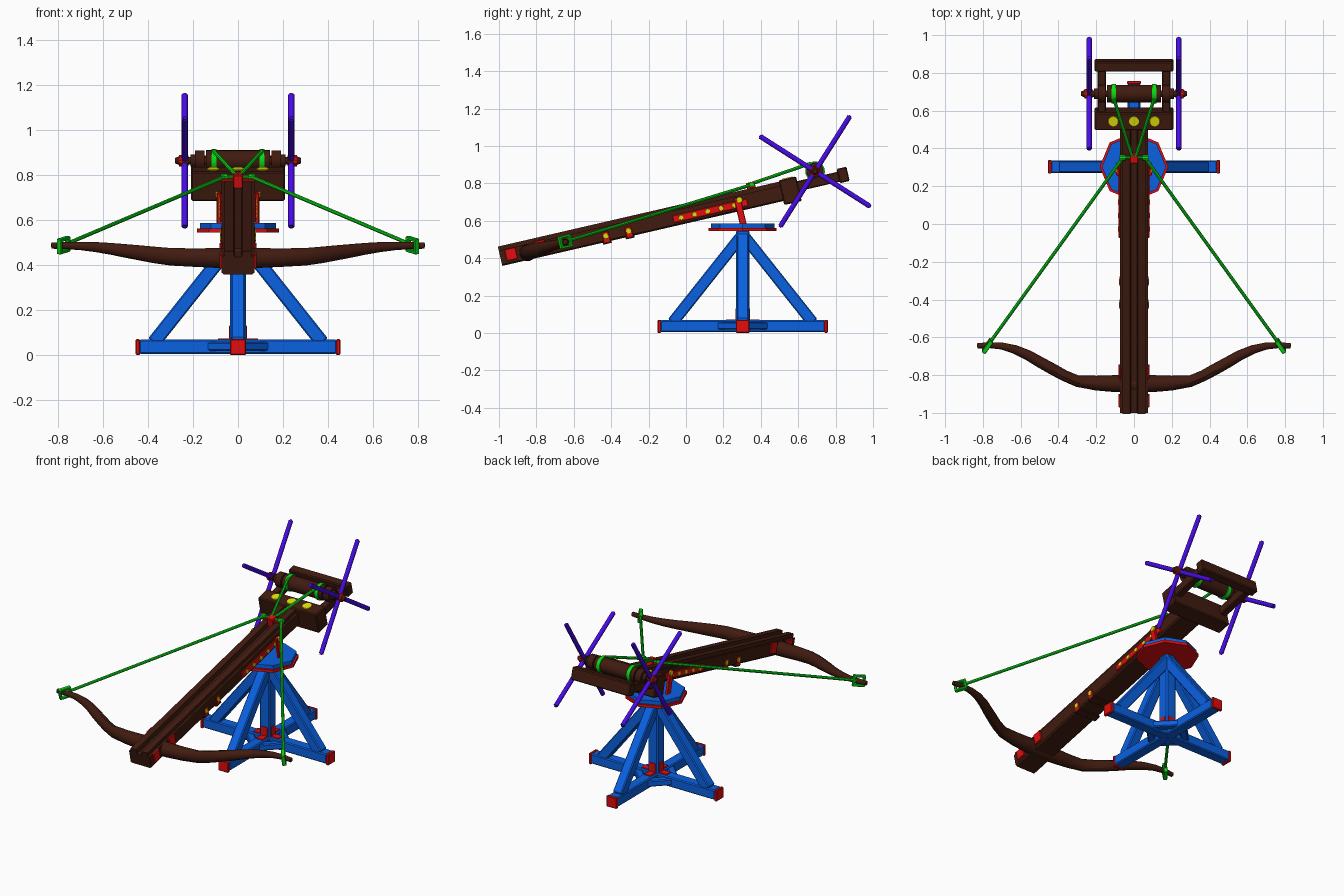
import bpy, bmesh, math
from math import radians, cos, sin, pi
from mathutils import Matrix, Vector

if "Cube" in bpy.data.objects:
    bpy.data.objects.remove(bpy.data.objects["Cube"])

COL = dict(wood=(.052, .011, .005), blue=(.003, .12, .76), red=(.76, .004, .004),
           green=(.003, .70, .008), purple=(.065, .003, .80), yellow=(.74, .74, .003))
MATS = {}
for k, c in COL.items():
    MATS[k] = bpy.data.materials.new(k)
    MATS[k].diffuse_color = (*c, 1)

I = Matrix.Identity(4)
TILT = Matrix.Translation((0, -.994, .41)) @ Matrix.Rotation(radians(13), 4, 'X')  # weapon frame: x, along, up
STAND = Matrix.Translation((0, .303, 0))


def finish(bm, name, mat, M):
    bmesh.ops.recalc_face_normals(bm, faces=bm.faces[:])
    me = bpy.data.meshes.new(name)
    bm.to_mesh(me)
    bm.free()
    me.transform(M)
    me.materials.append(MATS[mat])
    me.shade_smooth()
    me.set_sharp_from_angle(angle=radians(32))
    ob = bpy.data.objects.new(name, me)
    bpy.context.collection.objects.link(ob)
    return ob


def box(name, lo, hi, mat, M=I, bevel=.004):
    lo, hi = Vector(lo), Vector(hi)
    bm = bmesh.new()
    bmesh.ops.create_cube(bm, size=1, matrix=Matrix.Translation((lo + hi) / 2) @ Matrix.Diagonal((*(hi - lo), 1)))
    if bevel:
        bmesh.ops.bevel(bm, geom=bm.edges[:], offset=bevel, segments=1, affect='EDGES')
    return finish(bm, name, mat, M)


def between(p, q):
    p, q = Vector(p), Vector(q)
    d = q - p
    return Matrix.Translation((p + q) / 2) @ d.to_track_quat('Z', 'Y').to_matrix().to_4x4(), d.length


def rod(name, p, q, r, mat, M=I, n=12, r2=None, bevel=0):
    A, L = between(p, q)
    bm = bmesh.new()
    bmesh.ops.create_cone(bm, cap_ends=True, segments=n, radius1=r, radius2=r if r2 is None else r2, depth=L, matrix=A)
    if bevel:
        rim = [e for f in bm.faces if len(f.verts) == n for e in f.edges]
        bmesh.ops.bevel(bm, geom=rim, offset=bevel, segments=2, affect='EDGES')
    return finish(bm, name, mat, M)


def strut(name, p, q, w, h, mat, M=I):
    A, L = between(p, q)
    return box(name, (-w / 2, -h / 2, -L / 2), (w / 2, h / 2, L / 2), mat, M @ A, .006)


def stud(name, p, d, r, M=I):
    p, d = Vector(p), Vector(d).normalized()
    return rod(name, p - d * .004, p + d * .004, r, 'yellow', M, 10, r * .9)


# ---- stand: four identical arms round a post
box('stand_post', (-.036, -.036, .03), (.036, .036, .55), 'blue', STAND, .008)
for i in range(4):
    R = STAND @ Matrix.Rotation(i * pi / 2, 4, 'Z')
    box('base_arm', (0, -.034, .005), (.44, .034, .068), 'blue', R, .006)
    box('base_end_cap', (.436, -.036, 0), (.455, .036, .07), 'red', R)
    strut('brace', (.375, 0, .055), (.01, 0, .515), .062, .062, 'blue', R)
    strut('base_link', (.135, 0, .038), (0, .135, .038), .045, .04, 'blue', R)
    box('foot_bracket_flat', (.03, -.022, .066), (.09, .022, .073), 'red', R, .001)
    box('foot_bracket_upright', (.033, -.022, .066), (.039, .022, .13), 'red', R, .001)
    stud('brace_stud', (.345, 0, .133), (.78, 0, .62), .022, R)
rod('platform_rim', (0, 0, .545), (0, 0, .562), .182, 'red', STAND, 8)
rod('platform_top', (0, 0, .560), (0, 0, .586), .17, 'blue', STAND, 8)

# ---- grooved stock
prof = [(.064, -.053), (.073, -.045), (.073, .03), (.06, .03), (.06, .053), (.02, .053), (.016, .026)]
prof += [(-x, z) for x, z in reversed(prof)]
bm = bmesh.new()
face = bm.faces.new([bm.verts.new((x, 0, z)) for x, z in prof])
ext = bmesh.ops.extrude_face_region(bm, geom=[face])
bmesh.ops.translate(bm, vec=(0, 1.6, 0), verts=[v for v in ext['geom'] if isinstance(v, bmesh.types.BMVert)])
finish(bm, 'stock', 'wood', TILT)

# ---- bow: lofted elliptical sections (x, along, half depth, half height)
half = [(0, .148, .047, .046), (.10, .15, .046, .045), (.20, .153, .04, .042), (.30, .164, .031, .040),
        (.37, .195, .030, .038), (.43, .229, .031, .035), (.50, .269, .030, .031), (.56, .305, .028, .027),
        (.63, .337, .024, .023), (.70, .356, .019, .019), (.77, .361, .016, .016), (.83, .357, .014, .014)]
path = [(-x, s, a, b) for x, s, a, b in half[:0:-1]] + half
bm = bmesh.new()
rings = []
for i, (x, s, a, b) in enumerate(path):
    p, q = path[max(i - 1, 0)], path[min(i + 1, len(path) - 1)]
    n = Vector((p[1] - q[1], q[0] - p[0], 0)).normalized()
    rings.append([bm.verts.new(Vector((x, s, -.014 + .012 * min(1, abs(x)))) + n * a * cos(k * pi / 6)
                               + Vector((0, 0, b * sin(k * pi / 6)))) for k in range(12)])
for r0, r1 in zip(rings, rings[1:]):
    for k in range(12):
        bm.faces.new((r0[k], r0[k - 1], r1[k - 1], r1[k]))
bm.faces.new(rings[0])
bm.faces.new(rings[-1])
finish(bm, 'bow', 'wood', TILT)

# ---- windlass frame, drum and axle
S, T = 1.743, .064
box('rear_block', (-.208, 1.542, -.075), (.208, 1.638, .06), 'wood', TILT, .006)
box('rear_bar', (-.208, 1.858, -.028), (.208, 1.912, .05), 'wood', TILT, .006)
rod('drum', (-.142, S, T), (.142, S, T), .047, 'wood', TILT, 16)
rod('axle', (-.262, S, T), (.262, S, T), .017, 'wood', TILT, 12)
for x in (-.11, 0, .11):
    stud('block_stud', (x, 1.592, .06), (0, 0, 1), .03, TILT)

# ---- trigger nut
N = 1.397
box('nut', (-.022, N - .03, .02), (.022, N + .018, .085), 'red', TILT)
box('nut_bar', (-.078, N - .013, .05), (.078, N + .003, .062), 'red', TILT, .002)
rod('string_middle', (-.06, N, .07), (.06, N, .07), .008, 'green', TILT, 8)

for m in (-1, 1):
    def span(name, x0, x1, s0, s1, t0, t1, mat, bevel=.003):
        """Box on one side of the weapon."""
        return box(name, (min(m * x0, m * x1), s0, t0), (max(m * x0, m * x1), s1, t1), mat, TILT, bevel)

    # side ironwork
    span('front_plate', .07, .082, .03, .09, -.034, .03, 'red')
    span('bow_plate', .07, .082, .19, .25, -.034, .036, 'red')
    span('long_strap', .07, .081, .945, 1.355, -.036, .004, 'red')
    for k in range(5):
        stud('strap_stud', (m * .081, .99 + k * .073, -.016), (m, 0, 0), .014, TILT)
    for s in (.575, .70):
        span('small_strap', .07, .076, s - .018, s + .018, -.056, .0, 'red', .002)
        span('under_band', 0, .076, s - .024, s + .024, -.064, -.05, 'wood')
        stud('small_stud', (m * .075, s, -.022), (m, 0, 0), .016, TILT)
    # pivot arms down to the platform
    box('pivot_arm', (m * .086 - .009, -.018, -.075), (m * .086 + .009, .018, .075), 'red',
        Matrix.Translation((0, .29, .65)) @ Matrix.Rotation(radians(13), 4, 'X'), .003)
    stud('pivot_stud', (m * .095, 1.315, .006), (m, 0, 0), .017, TILT)
    # windlass side rail, bearing, hub
    span('side_rail', .148, .193, 1.62, 1.87, -.02, .034, 'wood', .005)
    span('bearing_block', .15, .191, S - .034, S + .034, .02, T, 'wood', .003)
    rod('bearing', (m * .15, S, T), (m * .191, S, T), .046, 'wood', TILT, 14)
    rod('axle_collar', (m * .19, S, T), (m * .212, S, T), .028, 'wood', TILT, 12)
    rod('handle_hub', (m * .22, S, T), (m * .256, S, T), .024, 'wood', TILT, 10)
    rod('hub_ring', (m * .25, S, T), (m * .262, S, T), .026, 'red', TILT, 10)
    rod('axle_tip', (m * .26, S, T), (m * .28, S, T), .021, 'wood', TILT, 12, .012)
    # crossed handles
    c = Vector((m * .237, .69, .864))
    for a in (57.7, -32.5):
        d = Vector((0, cos(radians(a)), sin(radians(a)))) * .353
        rod('handle', c - d, c + d, .0135, 'purple', I, 12, bevel=.006)
    # bow string with loops at the tip (turned along the string) and nut
    x, s, t = m * .776, .357, -.002
    LOOP = TILT @ Matrix.Translation((x, s, t)) @ Matrix.Rotation(m * radians(35), 4, 'Z')
    for u in (-1, 1):
        box('tip_loop_side', (-.012, u * .031 - .007, -.035), (.012, u * .031 + .007, .035), 'green', LOOP, .003)
        box('tip_loop_cap', (-.012, -.036, u * .028 - .007), (.012, .036, u * .028 + .007), 'green', LOOP, .003)
    rod('bow_string', (x, s, t), (m * .058, N, .07), .009, 'green', TILT, 8)
    rod('string_end', (m * .046, N, .07), (m * .076, N, .07), .015, 'green', TILT, 10)
    # winding rope
    rod('rope_coil', (m * .096, S, T), (m * .118, S, T), .053, 'green', TILT, 16)
    rod('winding_rope', (m * .008, N, .076), (m * .107, S - .015, T + .046), .009, 'green', TILT, 8)

for m in bpy.data.materials:
    if m.users and not m.is_grease_pencil:
        m.use_nodes = True
        m.node_tree.nodes["Principled BSDF"].inputs["Base Color"].default_value = m.diffuse_color
